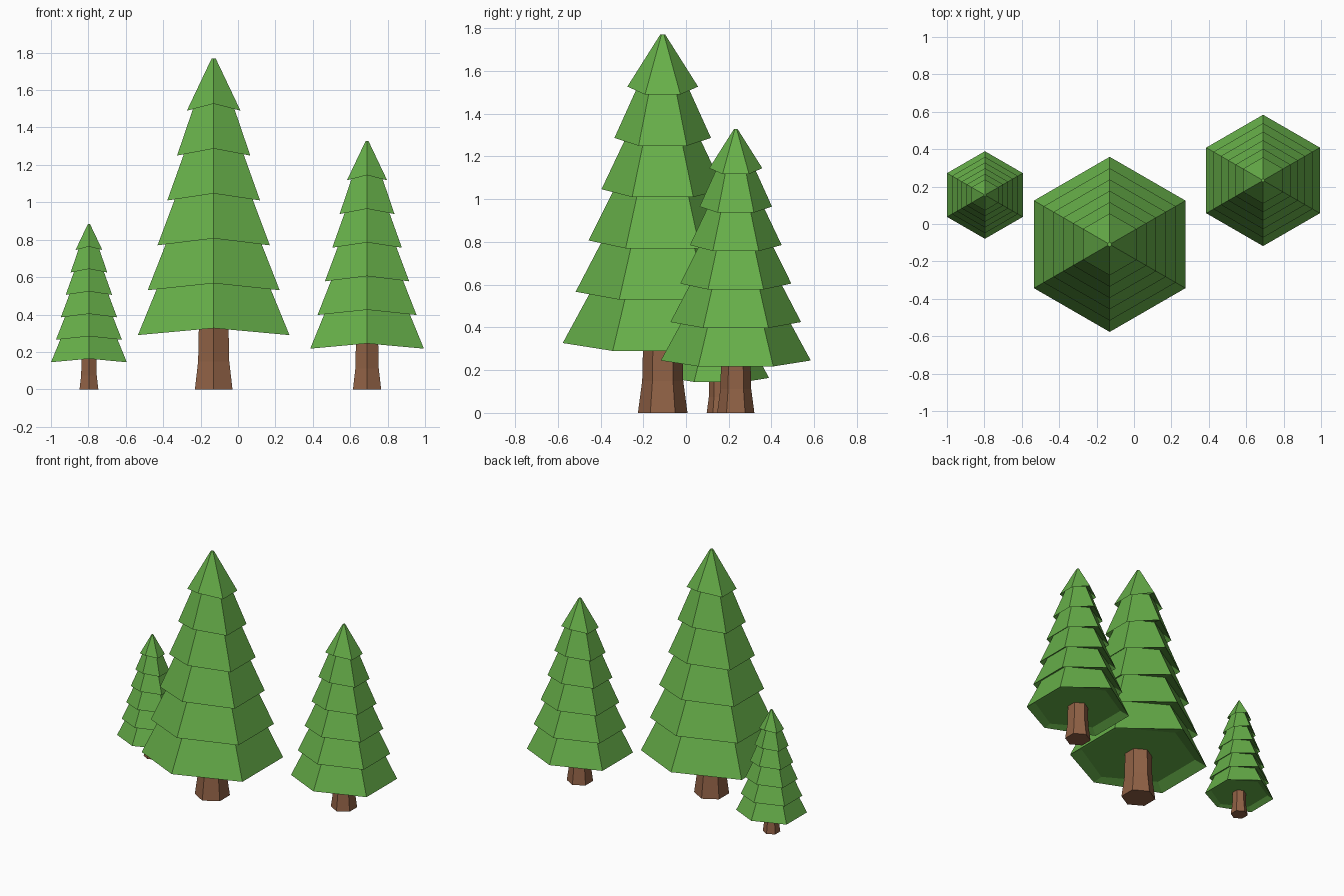
import bpy, bmesh, math

if "Cube" in bpy.data.objects:
    bpy.data.objects.remove(bpy.data.objects["Cube"])

def material(name, rgb):
    m = bpy.data.materials.new(name)
    m.diffuse_color = (*rgb, 1)
    m.use_nodes = True
    m.node_tree.nodes["Principled BSDF"].inputs["Base Color"].default_value = m.diffuse_color
    return m

GREEN = material("needle green", (0.135, 0.43, 0.067))
BROWN = material("bark brown", (0.28, 0.12, 0.06))
SIDES, TIERS = 6, 6

def lofted(name, rings, mat, loc, scale):
    """Hexagonal loft; each ring is (radius, z, lift of the front/back corners)."""
    bm = bmesh.new()
    loops = []
    for r, z, lift in rings:
        loop = []
        for i in range(SIDES):
            a = -math.pi / 2 + i * math.tau / SIDES
            dz = lift if i % 3 == 0 else 0
            loop.append(bm.verts.new((r * math.cos(a) * scale, r * math.sin(a) * scale,
                                      (z + dz) * scale)))
        loops.append(loop)
    for lo, hi in zip(loops, loops[1:]):
        for i in range(SIDES):
            j = (i + 1) % SIDES
            bm.faces.new((lo[i], lo[j], hi[j], hi[i]))
    bm.faces.new(loops[0][::-1])
    bm.faces.new(loops[-1])
    bmesh.ops.recalc_face_normals(bm, faces=bm.faces)
    me = bpy.data.meshes.new(name)
    bm.to_mesh(me)
    bm.free()
    me.materials.append(mat)
    ob = bpy.data.objects.new(name, me)
    ob.location = (*loc, 0)
    bpy.context.collection.objects.link(ob)

# Foliage profile: each tier has a recessed underside and a flared skirt
foliage = []
for t in range(TIERS):
    r, z = 0.468 - 0.0605 * t, 0.29 + 0.24 * t
    foliage.append((0.906 * r - 0.036, z + 0.045, 0))
    foliage.append((r, z, 0.037))
foliage.append((0.012, 1.77, 0))

# Trunk profile: flared foot
trunk = [(0.116, 0, 0), (0.096, 0.15, 0), (0.091, 0.36, 0)]

# Three trees, the same shape at different scales
for label, loc, s in (("large", (-0.13, -0.109), 1.0),
                      ("medium", (0.69, 0.233), 0.75),
                      ("small", (-0.797, 0.155), 0.5)):
    lofted(label + "_tree_foliage", foliage, GREEN, loc, s)
    lofted(label + "_tree_trunk", trunk, BROWN, loc, s)
